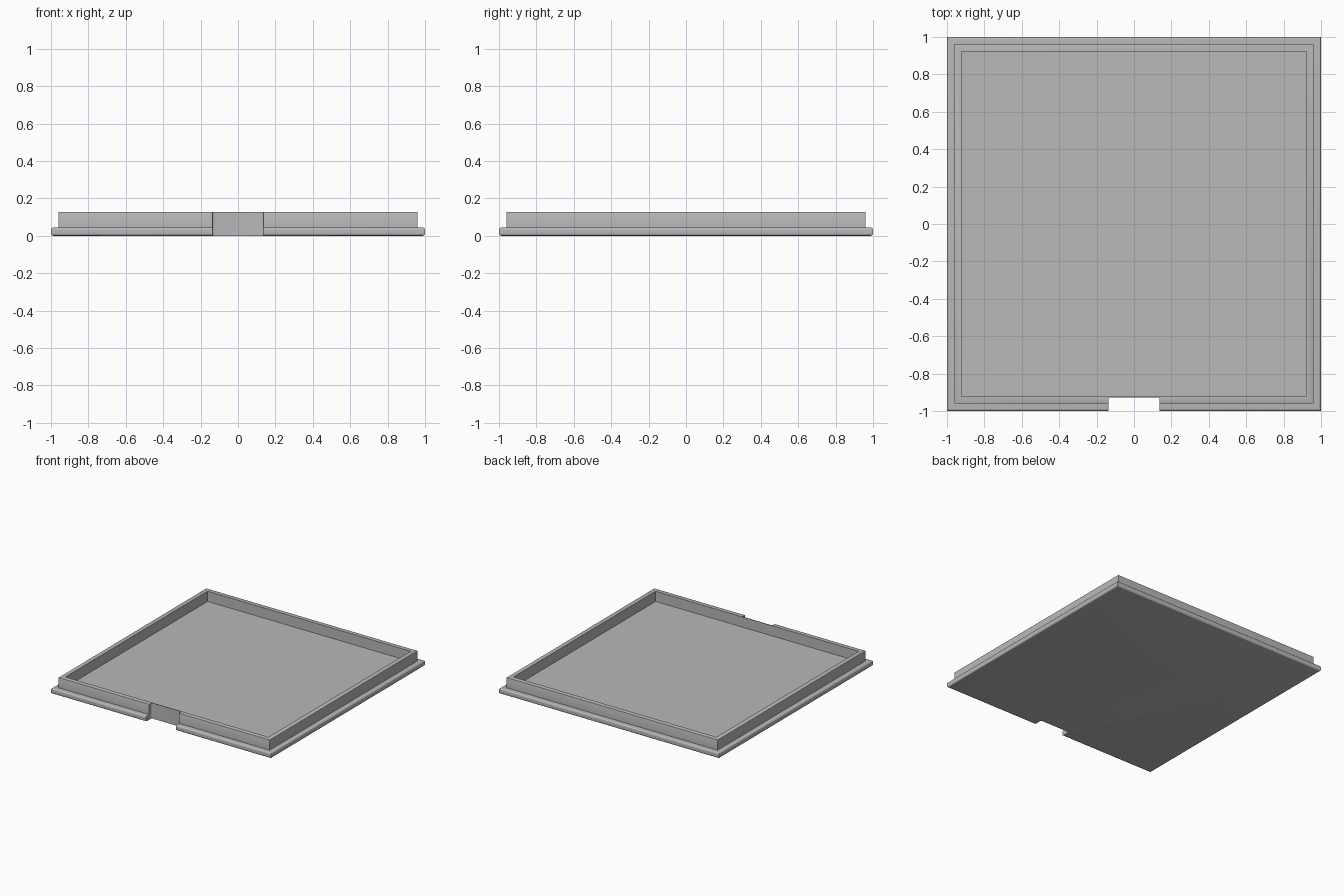
import bpy, bmesh
from math import sin, cos, radians

cube = bpy.data.objects.get("Cube")
if cube:
    bpy.data.objects.remove(cube, do_unlink=True)

BASE, RIM_OUT, RIM_IN = 1.0, 0.96, 0.922      # half widths
FLOOR, TOP = 0.044, 0.128                     # heights
NOTCH_HALF, NOTCH_BACK = 0.136, -0.927

grey = bpy.data.materials.new("plain grey")
grey.use_nodes = True
colour = (0.48, 0.48, 0.48, 1)
grey.diffuse_color = colour
grey.node_tree.nodes["Principled BSDF"].inputs["Base Color"].default_value = colour


def make_object(name, bm):
    bmesh.ops.recalc_face_normals(bm, faces=bm.faces)
    mesh = bpy.data.meshes.new(name)
    bm.to_mesh(mesh)
    bm.free()
    mesh.materials.append(grey)
    obj = bpy.data.objects.new(name, mesh)
    bpy.context.collection.objects.link(obj)
    return obj


def arc(cx, cz, r, start, end, steps=5):
    """Points of a rounded corner in the (half width, height) plane."""
    angles = [radians(start + (end - start) * i / steps) for i in range(steps + 1)]
    return [(cx + r * cos(a), cz + r * sin(a)) for a in angles]


# Tray section from the underside, round the lip, over the rim, to the floor
r, e = 0.012, 0.004
section = arc(BASE - r, r, r, -90, 0)
section += arc(BASE - r, FLOOR - r, r, 0, 90)
section += [(RIM_OUT, FLOOR)]
section += arc(RIM_OUT - e, TOP - e, e, 0, 90, 2)
section += [(RIM_IN, TOP), (RIM_IN, FLOOR)]

bm = bmesh.new()
loops = [[bm.verts.new((sx * h, sy * h, z))
          for sx, sy in ((-1, -1), (1, -1), (1, 1), (-1, 1))] for h, z in section]
for low, high in zip(loops, loops[1:]):
    for i in range(4):
        j = (i + 1) % 4
        bm.faces.new((low[i], low[j], high[j], high[i]))
bm.faces.new(loops[0][::-1])
bm.faces.new(loops[-1])
tray = make_object("tray_lid", bm)

# Notch cutter with softened upright corners
bm = bmesh.new()
bmesh.ops.create_cube(bm, size=1)
front = -1.2
for v in bm.verts:
    v.co.x *= 2 * NOTCH_HALF
    v.co.y = NOTCH_BACK if v.co.y > 0 else front
upright = [ed for ed in bm.edges if abs(ed.verts[0].co.z - ed.verts[1].co.z) > 0.5]
bmesh.ops.bevel(bm, geom=upright, offset=0.008, segments=4, profile=0.5, affect='EDGES')
cutter = make_object("notch_cutter", bm)
cutter.hide_render = True

# Cut the thumb notch through lip and rim, leaving a thin back wall
mod = tray.modifiers.new("thumb_notch", 'BOOLEAN')
mod.operation = 'DIFFERENCE'
mod.solver = 'EXACT'
mod.object = cutter
bpy.ops.object.select_all(action='DESELECT')
tray.select_set(True)
bpy.context.view_layer.objects.active = tray
bpy.ops.object.modifier_apply(modifier=mod.name)
bpy.data.objects.remove(cutter, do_unlink=True)
bpy.ops.object.shade_smooth_by_angle(angle=radians(30))
